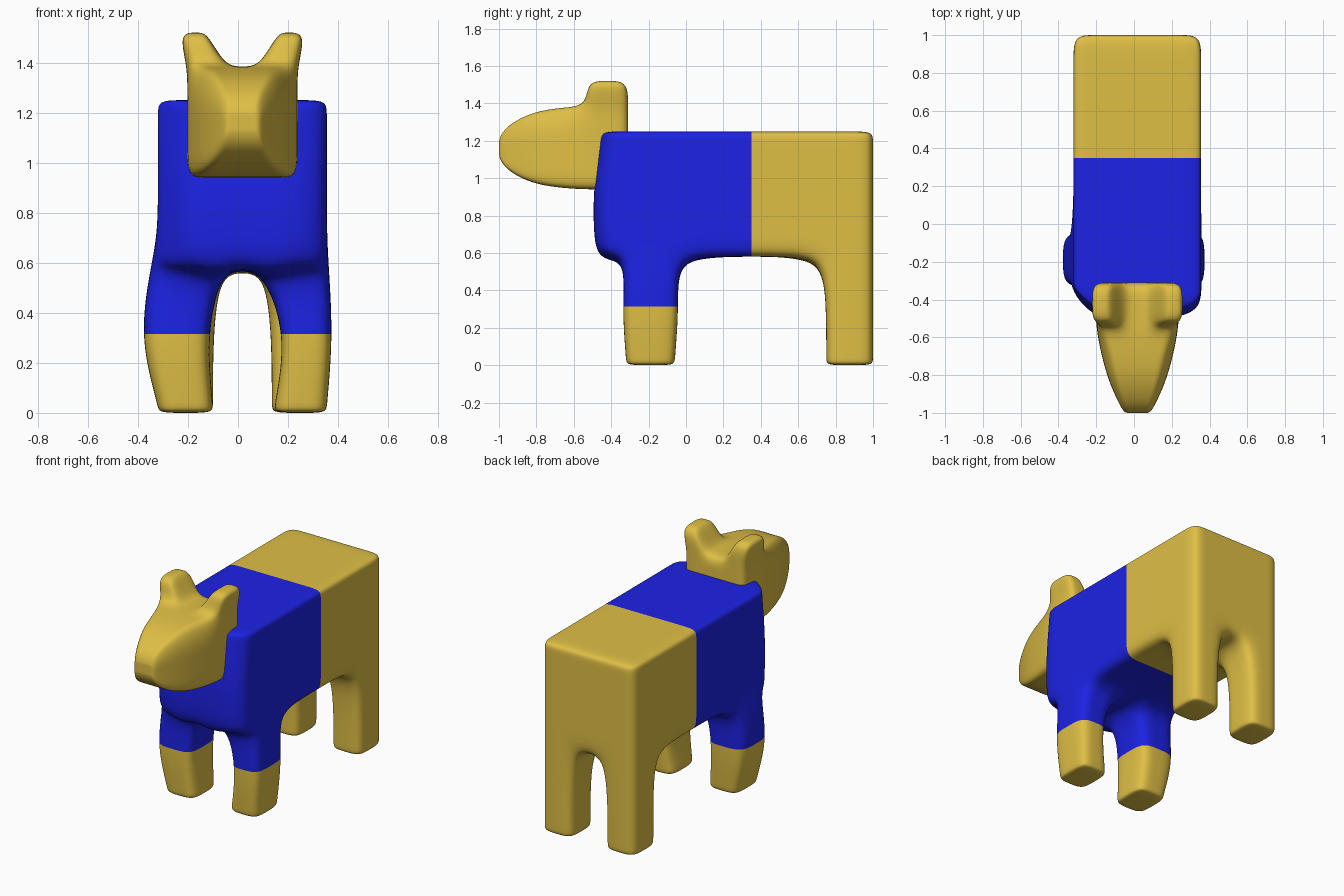
import bpy, bmesh
from itertools import product

if "Cube" in bpy.data.objects:
    bpy.data.objects.remove(bpy.data.objects["Cube"])

CX = 0.0175


def material(name, rgb):
    m = bpy.data.materials.new(name)
    m.diffuse_color = (*rgb, 1)
    m.use_nodes = True
    m.node_tree.nodes["Principled BSDF"].inputs["Base Color"].default_value = m.diffuse_color
    return m


gold = material("gold", (0.74, 0.52, 0.06))
blue = material("blue", (0.012, 0.016, 0.78))


def grid_solid(name, xs, ys, zs, filled, warp):
    """Skin of the filled grid cells, warped and smoothed by subdivision."""
    axes = (xs, ys, zs)
    cells = {c for c in product(*(range(len(a) - 1) for a in axes)) if filled(*c)}
    bm = bmesh.new()
    verts = {}

    def vert(k):
        if k not in verts:
            verts[k] = bm.verts.new(warp(xs[k[0]], ys[k[1]], zs[k[2]]))
        return verts[k]

    for c in cells:
        for ax in range(3):
            u, v = (ax + 1) % 3, (ax + 2) % 3
            for side in (0, 1):
                n = list(c)
                n[ax] += 2 * side - 1
                if tuple(n) in cells:
                    continue
                quad = []
                for du, dv in ((0, 0), (1, 0), (1, 1), (0, 1)):
                    k = list(c)
                    k[ax] += side
                    k[u] += du
                    k[v] += dv
                    quad.append(vert(tuple(k)))
                bm.faces.new(quad if side else quad[::-1])
    cage = bpy.data.meshes.new(name)
    bm.to_mesh(cage)
    bm.free()
    ob = bpy.data.objects.new(name, cage)
    bpy.context.collection.objects.link(ob)
    sub = ob.modifiers.new("smooth", "SUBSURF")
    sub.levels = sub.render_levels = 4
    # apply the subdivision
    dg = bpy.context.evaluated_depsgraph_get()
    ob.data = bpy.data.meshes.new_from_object(ob.evaluated_get(dg))
    ob.modifiers.clear()
    ob.data.shade_smooth()
    return ob


# body with four legs
bx = [-0.32, -0.21, -0.10, CX, 0.135, 0.245, 0.355]
by = [-0.495, -0.32, -0.19, -0.06, 0.17, 0.35, 0.54, 0.75, 0.87, 1.0]
bz = [0.0, 0.03, 0.3, 0.58, 0.72, 0.95, 1.2, 1.25]


def body_cells(i, j, k):
    return k >= 3 or (i not in (2, 3) and (j in (1, 2) or j >= 7))


def body_warp(x, y, z):
    wx, wy, wz = x, y, z
    left = x < CX
    outer = x in (bx[0], bx[-1])
    inner = x in (bx[2], bx[4])
    # front legs bulge at the cuff
    if -0.4 < y < 0:
        if z == 0.3:
            if left:
                wx += -0.075 if outer else -0.025
            else:
                wx += 0.06 if inner else 0.025
            wy = -0.19 + (y + 0.19) * 1.17
        elif z == 0.58 and outer:
            wx += -0.03 if left else 0.008
        elif z < 0.1 and not outer and not left:
            wx += 0.01
    # chest is rounded, its left corner more so, and leans back at the collar
    if y == by[0]:
        if z > 1.1:
            wy += 0.035
        if outer:
            wy += 0.12 if left else 0.05
        if z == 0.58:
            wy += 0.02
    # rounder arches between the legs
    if z == 0.58:
        if inner and (y < 0 or y > 0.7):
            wx += 0.025 if left else -0.025
            wz -= 0.03
        if y == -0.06:
            wy += 0.01
            wz -= 0.01
        elif y == 0.75:
            wy -= 0.02
            wz -= 0.02
    return wx, wy, wz


body = grid_solid("body", bx, by, bz, body_cells, body_warp)

# sweater: cut at the waist and the cuffs, then colour
bm = bmesh.new()
bm.from_mesh(body.data)
for co, no in (((0, 0.35, 0), (0, 1, 0)), ((0, 0, 0.315), (0, 0, 1))):
    bmesh.ops.bisect_plane(bm, geom=bm.verts[:] + bm.edges[:] + bm.faces[:],
                           plane_co=co, plane_no=no, dist=1e-5)
for f in bm.faces:
    c = f.calc_center_median()
    f.material_index = int(c.y < 0.35 and c.z > 0.315)
bm.to_mesh(body.data)
bm.free()
body.data.materials.append(gold)
body.data.materials.append(blue)

# head with two ears
hx = [-0.22, -0.145, -0.07, 0.0, 0.07, 0.145, 0.22]
hy = [-1.0, -0.97, -0.83, -0.66, -0.53, -0.42, -0.31]
hz = [0.94, 1.06, 1.16, 1.28, 1.385, 1.52]
# muzzle: y -> (width factor, height factor)
taper = {-1.0: (0.3, 0.2), -0.97: (0.4, 0.5), -0.83: (0.7, 0.86), -0.66: (0.9, 0.97)}


def head_cells(i, j, k):
    return k < 4 or (j >= 4 and i in (0, 1, 4, 5))


def head_warp(x, y, z):
    w, h = taper.get(y, (1, 1))
    wx = x * w
    # top of the muzzle is narrower than the cheeks
    if z == hz[4] and y < -0.6:
        wx *= 0.8
    # ears flare outward
    if z > 1.4:
        s = 1 if x > 0 else -1
        wx += s * (0.07 if abs(x) == 0.07 else 0.035)
    return CX + wx, y, 1.16 + (z - 1.16) * h


head = grid_solid("head", hx, hy, hz, head_cells, head_warp)
head.data.materials.append(gold)
